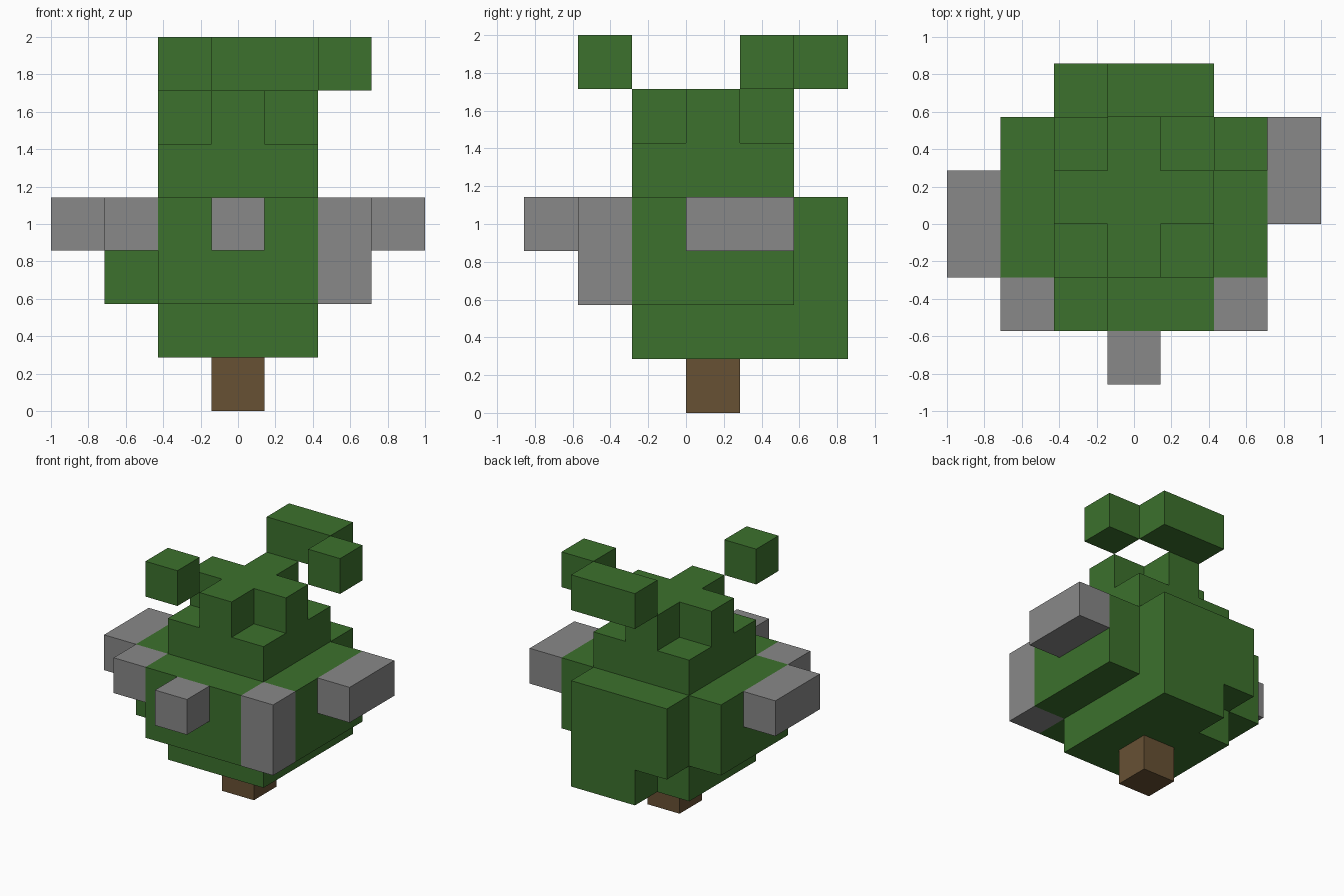
import bpy
import bmesh

cube = bpy.data.objects.get("Cube")
if cube:
    bpy.data.objects.remove(cube, do_unlink=True)

U = 2 / 7  # edge length of one block


def material(name, rgb):
    m = bpy.data.materials.new(name)
    m.use_nodes = True
    color = (*rgb, 1.0)
    m.diffuse_color = color
    for node in m.node_tree.nodes:
        if node.type == "BSDF_PRINCIPLED":
            node.inputs["Base Color"].default_value = color
    return m


green = material("leaf green", (0.045, 0.165, 0.026))
grey = material("stone grey", (0.246, 0.246, 0.246))
brown = material("bark brown", (0.136, 0.082, 0.034))


def prism(name, outline, bottom, top, mat):
    """Extrude a counter-clockwise outline, in block units, between two heights."""
    bm = bmesh.new()
    base = bm.faces.new([bm.verts.new((x * U, y * U, bottom * U)) for x, y in outline])
    walls = bmesh.ops.extrude_face_region(bm, geom=[base], use_keep_orig=True)
    raised = [e for e in walls["geom"] if isinstance(e, bmesh.types.BMVert)]
    bmesh.ops.translate(bm, verts=raised, vec=(0, 0, (top - bottom) * U))
    bmesh.ops.recalc_face_normals(bm, faces=bm.faces)
    mesh = bpy.data.meshes.new(name)
    bm.to_mesh(mesh)
    bm.free()
    mesh.materials.append(mat)
    obj = bpy.data.objects.new(name, mesh)
    bpy.context.collection.objects.link(obj)
    return obj


def box(name, x, y, z, size, mat):
    """Box centred on x, starting at y and z, sized in blocks."""
    w, d, h = size
    left, right = x - 0.5, x - 0.5 + w
    outline = [(left, y), (right, y), (right, y + d), (left, y + d)]
    return prism(name, outline, z, z + h, mat)


# Trunk
box("trunk", 0, 0, 0, (1, 1, 1), brown)

# Foliage tiers, from the bottom up
prism("foliage_base", [(-1.5, -1), (1.5, -1), (1.5, 3), (-0.5, 3), (-0.5, 2), (-1.5, 2)],
      1, 2, green)
prism("foliage_wide_tier",
      [(-1.5, -2), (1.5, -2), (1.5, -1), (2.5, -1), (2.5, 2), (1.5, 2),
       (1.5, 3), (-1.5, 3), (-1.5, 2), (-2.5, 2), (-2.5, -1), (-1.5, -1)],
      2, 4, green)
box("foliage_upper_tier", -1, -1, 4, (3, 3, 1), green)
prism("foliage_cross",
      [(-0.5, -1), (0.5, -1), (0.5, 0), (1.5, 0), (1.5, 1), (0.5, 1),
       (0.5, 2), (-0.5, 2), (-0.5, 1), (-1.5, 1), (-1.5, 0), (-0.5, 0)],
      5, 6, green)

# Loose leaf blocks around the top
box("front_leaf_block", -1, -2, 6, (1, 1, 1), green)
box("back_leaf_bar", 0, 2, 6, (2, 1, 1), green)
box("left_leaf_block", 2, 1, 6, (1, 1, 1), green)

# Grey blocks around the wide tier
box("front_stone", 0, -3, 3, (1, 1, 1), grey)
box("front_right_stone", -2, -2, 3, (1, 1, 1), grey)
box("front_left_stone", 2, -2, 2, (1, 1, 2), grey)
box("right_stone", -3, -1, 3, (1, 2, 1), grey)
box("left_stone", 3, 0, 3, (1, 2, 1), grey)
